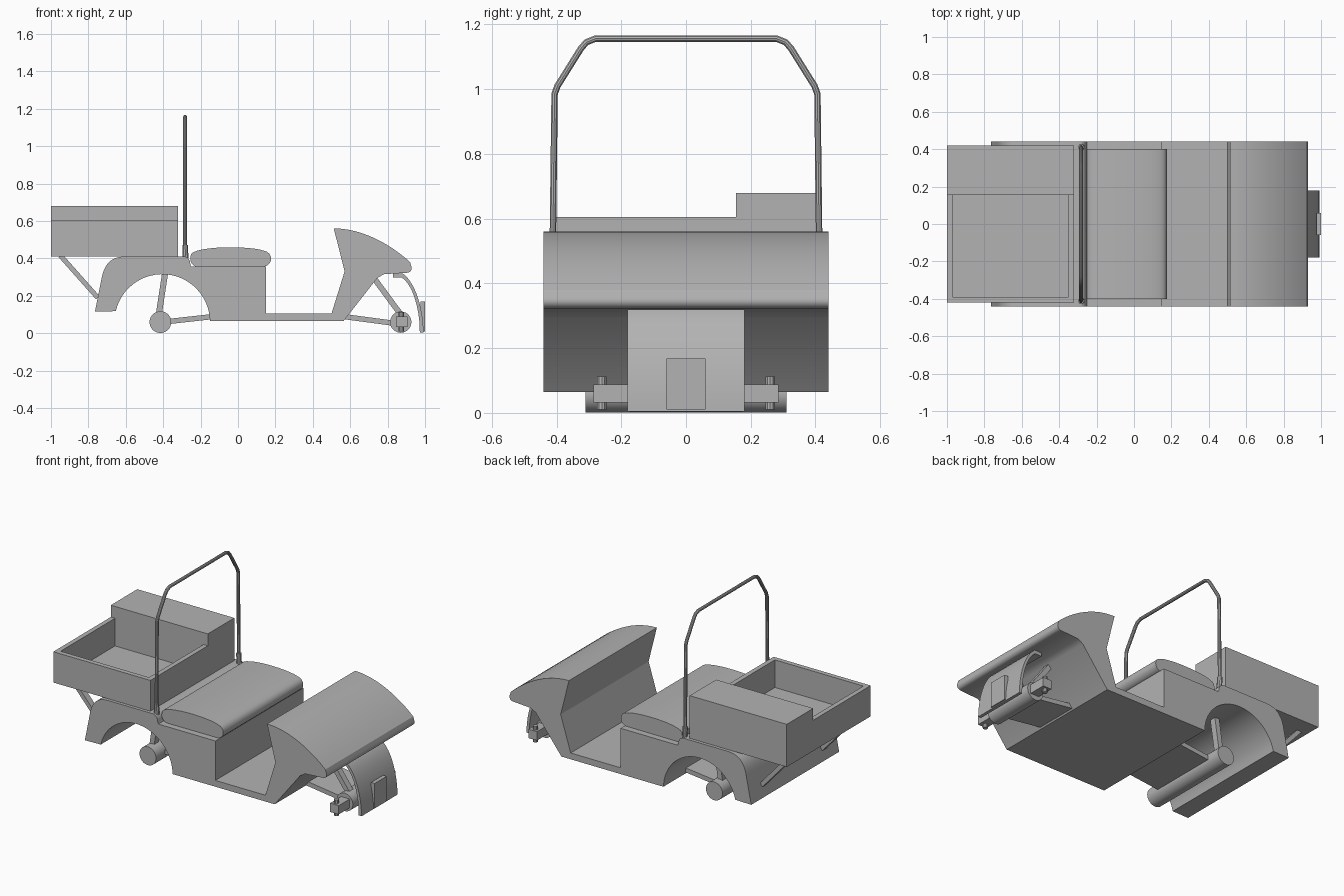
import bpy, bmesh, math
from mathutils import Vector

old = bpy.data.objects.get("Cube")
if old:
    bpy.data.objects.remove(old, do_unlink=True)

grey = bpy.data.materials.new("plain grey")
grey.use_nodes = True
colour = (0.45, 0.45, 0.45, 1)
grey.diffuse_color = colour
grey.node_tree.nodes["Principled BSDF"].inputs["Base Color"].default_value = colour


def finish(name, bm):
    bmesh.ops.recalc_face_normals(bm, faces=bm.faces)
    mesh = bpy.data.meshes.new(name)
    bm.to_mesh(mesh)
    bm.free()
    obj = bpy.data.objects.new(name, mesh)
    bpy.context.collection.objects.link(obj)
    mesh.materials.append(grey)
    bpy.ops.object.select_all(action="DESELECT")
    obj.select_set(True)
    bpy.context.view_layer.objects.active = obj
    bpy.ops.object.shade_smooth_by_angle(angle=math.radians(28))
    return obj


def extrude(name, profile, y0, y1):
    """Sweep a closed side profile of (x, z) points across the width."""
    bm = bmesh.new()
    face = bm.faces.new([bm.verts.new((x, y0, z)) for x, z in profile])
    new = bmesh.ops.extrude_face_region(bm, geom=[face])["geom"]
    bmesh.ops.translate(bm, vec=(0, y1 - y0, 0),
                        verts=[v for v in new if isinstance(v, bmesh.types.BMVert)])
    return finish(name, bm)


def box(name, x0, x1, y0, y1, z0, z1):
    return extrude(name, [(x0, z0), (x1, z0), (x1, z1), (x0, z1)], y0, y1)


def bar(name, a, b, thick, y0, y1):
    """Straight link between two side points, with a given thickness and width."""
    a, b = Vector(a), Vector(b)
    n = (b - a).orthogonal().normalized() * thick / 2
    return extrude(name, [a + n, b + n, b - n, a - n], y0, y1)


def arc(cx, cz, rx, rz, a0, a1, n):
    angles = [math.radians(a0 + (a1 - a0) * i / n) for i in range(n + 1)]
    return [(cx + rx * math.cos(a), cz + rz * math.sin(a)) for a in angles]


def bezier(a, b, c, d, n=12):
    pts = []
    for i in range(n + 1):
        t = i / n
        s = 1 - t
        w = (s ** 3, 3 * s * s * t, 3 * s * t * t, t ** 3)
        pts.append(tuple(sum(k * p[j] for k, p in zip(w, (a, b, c, d))) for j in (0, 1)))
    return pts


def rod(name, points, radius):
    curve = bpy.data.curves.new(name, "CURVE")
    curve.dimensions = "3D"
    curve.bevel_depth = radius
    curve.bevel_resolution = 3
    curve.use_fill_caps = True
    spline = curve.splines.new("POLY")
    spline.points.add(len(points) - 1)
    for p, co in zip(spline.points, points):
        p.co = (*co, 1)
    obj = bpy.data.objects.new(name, curve)
    bpy.context.collection.objects.link(obj)
    curve.materials.append(grey)
    bpy.ops.object.select_all(action="DESELECT")
    obj.select_set(True)
    bpy.context.view_layer.objects.active = obj
    bpy.ops.object.convert(target="MESH")
    bpy.ops.object.shade_smooth_by_angle(angle=math.radians(28))


# Body shell: rear fender, seat base, floor and nose in one side profile
body = [(-0.765, 0.115)]
body += bezier((-0.73, 0.29), (-0.715, 0.37), (-0.68, 0.41), (-0.60, 0.41))
body += [(-0.31, 0.41)] + arc(-0.29, 0.37, 0.035, 0.04, 90, 0, 5)
body += [(-0.25, 0.355), (0.15, 0.355), (0.15, 0.105), (0.50, 0.105), (0.57, 0.33)]
body += bezier((0.512, 0.56), (0.66, 0.56), (0.81, 0.48), (0.92, 0.38))
body += arc(0.905, 0.347, 0.024, 0.024, 20, -90, 6)
body += [(0.78, 0.315), (0.745, 0.295), (0.565, 0.065), (-0.15, 0.065)]
body += arc(-0.405, 0.06, 0.255, 0.255, 3, 167, 24)
extrude("body", body, -0.44, 0.44)

# Seat cushion with rounded ends
seat = arc(-0.215, 0.395, 0.04, 0.04, 270, 180, 5)
seat += bezier((-0.252, 0.42), (-0.23, 0.468), (0.07, 0.468), (0.14, 0.44))
seat += arc(0.135, 0.398, 0.042, 0.042, 60, -90, 8)
extrude("seat", seat, -0.40, 0.40)

# Cargo tray with a locker along its left side
box("tray_floor", -1, -0.32, -0.42, 0.42, 0.41, 0.43)
box("tray_rear_wall", -1, -0.97, -0.42, 0.155, 0.43, 0.605)
box("tray_front_wall", -0.35, -0.32, -0.42, 0.155, 0.43, 0.605)
box("tray_side_wall", -0.97, -0.35, -0.42, -0.39, 0.43, 0.605)
box("locker", -1, -0.32, 0.155, 0.42, 0.43, 0.68)

# Roll bar and its sockets
half = [(-0.413, 0.40), (-0.406, 0.985), (-0.397, 1.01), (-0.325, 1.125),
        (-0.308, 1.145), (-0.28, 1.156)]
path = half + [(-y, z) for y, z in reversed(half)]
rod("roll_bar", [(-0.283, y, z) for y, z in path], 0.0105)

for side, s in (("right", -1), ("left", 1)):
    def span(a, b):
        return sorted((s * a, s * b))
    rod(side + "_roll_bar_socket", [(-0.28, s * 0.412, 0.40), (-0.283, s * 0.412, 0.47)], 0.016)
    bar(side + "_tray_brace", (-0.95, 0.415), (-0.75, 0.19), 0.026, *span(0.28, 0.32))
    bar(side + "_rear_strut", (-0.39, 0.32), (-0.425, 0.09), 0.032, *span(0.22, 0.26))
    bar(side + "_front_strut", (0.73, 0.29), (0.87, 0.10), 0.03, *span(0.10, 0.14))
    # Front wheel knuckle and king pin
    box(side + "_knuckle", 0.845, 0.905, *span(0.17, 0.285), 0.032, 0.088)
    rod(side + "_king_pin", [(0.872, s * 0.26, 0.01), (0.872, s * 0.26, 0.112)], 0.015)

# Axles and suspension links
extrude("rear_axle", arc(-0.415, 0.059, 0.058, 0.058, 0, 350, 35), -0.31, 0.31)
extrude("front_axle", arc(0.87, 0.059, 0.057, 0.057, 0, 350, 35), -0.175, 0.175)
bar("rear_link", (-0.14, 0.088), (-0.41, 0.058), 0.028, -0.22, 0.22)
bar("front_link", (0.57, 0.088), (0.87, 0.048), 0.028, -0.14, 0.14)

# Curved front mudguard with a plate on it
guard = [(0.83, 0.318)] + arc(0.87, 0.0, 0.12, 0.318, 90, 2, 16)
outer = [(0.83, 0.32)] + bezier((0.88, 0.32), (0.95, 0.27), (0.99, 0.13), (0.992, 0.004))
inner = [(0.972, 0.004)] + bezier((0.97, 0.06), (0.96, 0.16), (0.93, 0.26), (0.875, 0.298))
extrude("front_mudguard", outer + inner + [(0.83, 0.298)], -0.18, 0.18)
box("front_plate", 0.975, 1.0, -0.06, 0.06, 0.01, 0.168)
